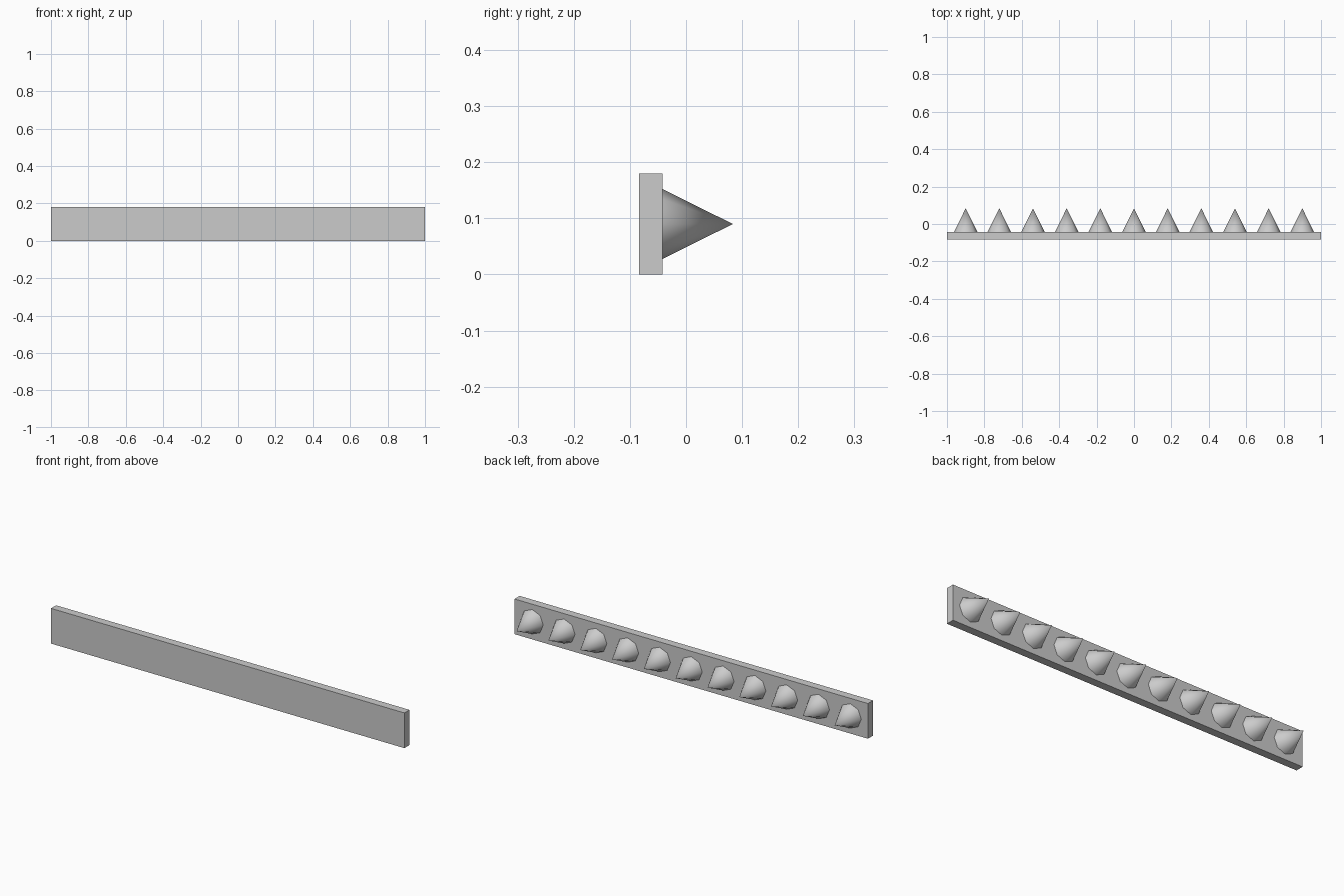
import bpy
import math

if "Cube" in bpy.data.objects:
    bpy.data.objects.remove(bpy.data.objects["Cube"])

BACK, FACE, TIP = -0.0835, -0.0423, 0.0835
HEIGHT = 0.18

# Long flat board standing on edge
bpy.ops.mesh.primitive_cube_add(size=1, location=(0, (BACK + FACE) / 2, HEIGHT / 2))
board = bpy.context.object
board.name = "board"
board.scale = (2.0, FACE - BACK, HEIGHT)
bpy.ops.object.transform_apply(location=False, rotation=False, scale=True)


# Eight-sided spike pointing to +y
def add_spike(index, x):
    bpy.ops.mesh.primitive_cone_add(
        vertices=8, radius1=0.0625, radius2=0, depth=TIP - FACE,
        location=(x, (FACE + TIP) / 2, HEIGHT / 2),
        rotation=(-math.pi / 2, 0, 0))
    spike = bpy.context.object
    spike.name = f"spike_{index + 1}"
    bpy.ops.object.shade_smooth_by_angle(angle=math.radians(50))


# Row of eleven evenly spaced spikes
for i in range(11):
    add_spike(i, -0.9 + 0.18 * i)
